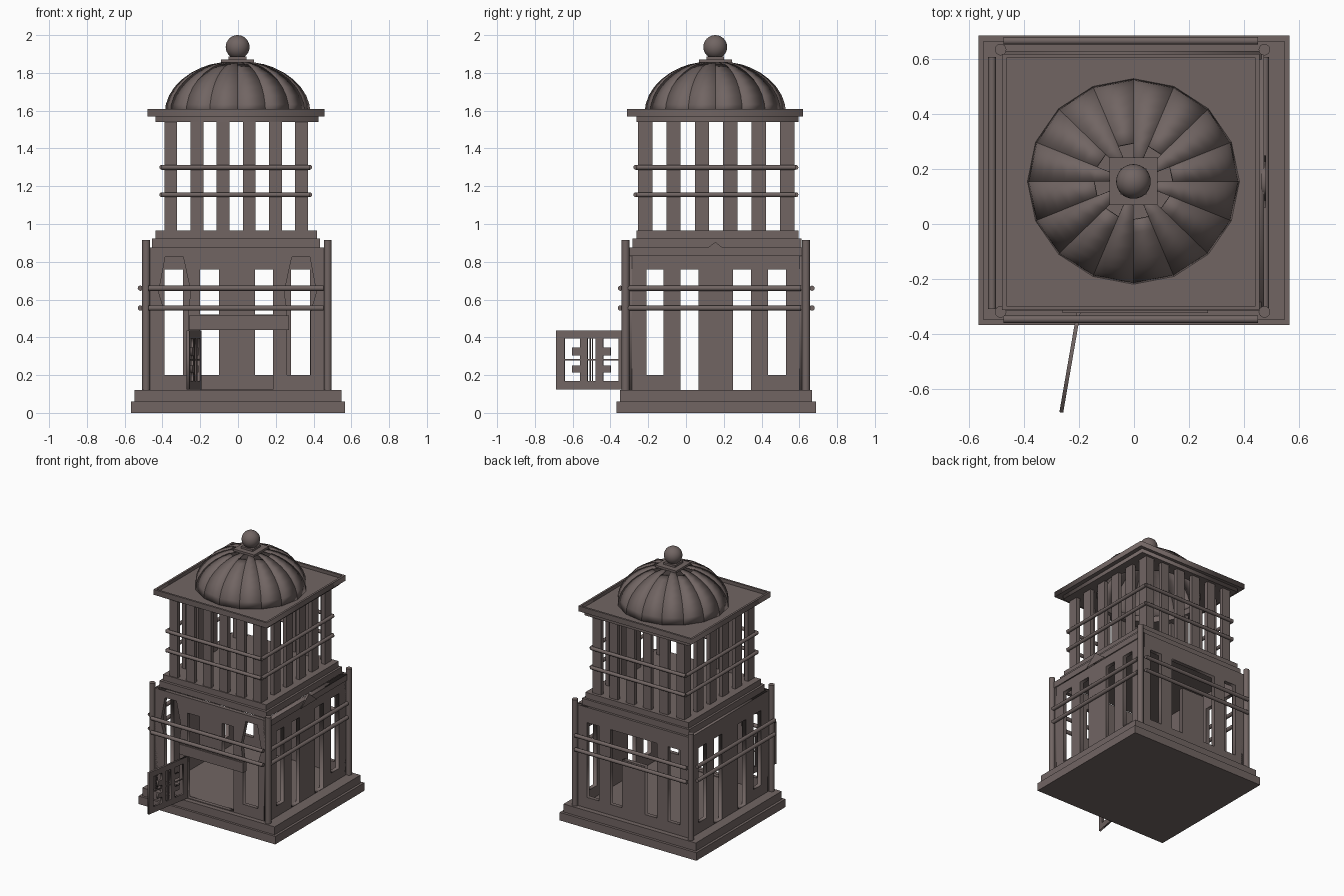
import bpy, bmesh, math
from mathutils import Matrix, Vector

if "Cube" in bpy.data.objects:
    bpy.data.objects.remove(bpy.data.objects["Cube"])

mat = bpy.data.materials.new("brown_grey_metal")
mat.diffuse_color = (0.165, 0.130, 0.124, 1)
mat.use_nodes = True
mat.node_tree.nodes["Principled BSDF"].inputs["Base Color"].default_value = mat.diffuse_color


def add_mesh(name, me):
    ob = bpy.data.objects.new(name, me)
    me.materials.clear()
    me.materials.append(mat)
    bpy.context.scene.collection.objects.link(ob)
    return ob


def from_bm(name, bm):
    bmesh.ops.recalc_face_normals(bm, faces=bm.faces)
    me = bpy.data.meshes.new(name)
    bm.to_mesh(me)
    bm.free()
    return add_mesh(name, me)


def smooth(ob, deg):
    bpy.ops.object.select_all(action='DESELECT')
    bpy.context.view_layer.objects.active = ob
    ob.select_set(True)
    bpy.ops.object.shade_smooth_by_angle(angle=math.radians(deg))


def box(name, x0, x1, y0, y1, z0, z1, m=Matrix()):
    bm = bmesh.new()
    bmesh.ops.create_cube(bm, size=1)
    t = Matrix.Translation(((x0 + x1) / 2, (y0 + y1) / 2, (z0 + z1) / 2))
    bm.transform(m @ t @ Matrix.Diagonal((x1 - x0, y1 - y0, z1 - z0, 1)))
    return from_bm(name, bm)


def rod(name, a, b, r, seg=16):
    a, b = Vector(a), Vector(b)
    bm = bmesh.new()
    bmesh.ops.create_cone(bm, cap_ends=True, segments=seg, radius1=r, radius2=r, depth=(b - a).length)
    q = (b - a).to_track_quat('Z', 'Y').to_matrix().to_4x4()
    bm.transform(Matrix.Translation((a + b) / 2) @ q)
    smooth(from_bm(name, bm), 35)


def panel(name, outlines, t, m):
    """Flat outline with holes, extruded to thickness t."""
    cu = bpy.data.curves.new(name, 'CURVE')
    cu.dimensions = '2D'
    cu.fill_mode = 'BOTH'
    cu.extrude = t / 2
    for pts in outlines:
        s = cu.splines.new('POLY')
        s.points.add(len(pts) - 1)
        for p, (u, v) in zip(s.points, pts):
            p.co = (u, v, 0, 1)
        s.use_cyclic_u = True
    tmp = bpy.data.objects.new("tmp", cu)
    bpy.context.scene.collection.objects.link(tmp)
    bpy.context.view_layer.update()
    me = bpy.data.meshes.new_from_object(tmp.evaluated_get(bpy.context.evaluated_depsgraph_get()))
    bpy.data.objects.remove(tmp)
    me.transform(m)
    return add_mesh(name, me)


def rect(a, b, c, d):
    return [(a, c), (b, c), (b, d), (a, d)]


def ngon(r, n, cx, cy):
    return [(cx + r * math.cos(2 * math.pi * i / n), cy + r * 0.97 * math.sin(2 * math.pi * i / n)) for i in range(n)]


def face_y(y):  # u -> x, v -> z
    return Matrix(((1, 0, 0, 0), (0, 0, -1, y), (0, 1, 0, 0), (0, 0, 0, 1)))


def face_x(x):  # u -> y, v -> z
    return Matrix(((0, 0, 1, x), (1, 0, 0, 0), (0, 1, 0, 0), (0, 0, 0, 1)))


# stepped base
box("base_lower", -0.567, 0.566, -0.367, 0.687, 0, 0.06)
box("base_upper", -0.548, 0.548, -0.35, 0.667, 0.06, 0.12)

# front wall: two long hexagon-topped windows, door opening and two upper windows
win = [(-0.39, 0.2), (-0.39, 0.54), (-0.42, 0.64), (-0.385, 0.825),
       (-0.29, 0.825), (-0.25, 0.64), (-0.265, 0.54), (-0.265, 0.2)]
holes = [win, [(-0.005 - u, v) for u, v in win], rect(-0.2, 0.185, 0.125, 0.44),
         rect(-0.2, -0.1, 0.52, 0.76), rect(0.09, 0.185, 0.52, 0.76)]
panel("front_wall", [rect(-0.475, 0.465, 0.12, 0.875)] + holes, 0.03, face_y(-0.3))
box("door_lintel", -0.26, 0.27, -0.325, -0.285, 0.44, 0.515)

# back wall: outer slots, and inner slots joined by a wide upper opening
slots = [rect(-0.39, -0.29, 0.2, 0.76), rect(0.28, 0.38, 0.2, 0.76),
         [(-0.2, 0.2), (-0.1, 0.2), (-0.1, 0.56), (0.09, 0.56), (0.09, 0.2), (0.185, 0.2), (0.185, 0.76), (-0.2, 0.76)]]
panel("back_wall", [rect(-0.475, 0.465, 0.12, 0.875)] + slots, 0.03, face_y(0.615))

# side walls: four slots each
for name, x in (("left_wall", -0.46), ("right_wall", 0.45)):
    sl = [rect(a, b, c, 0.76) for a, b, c in
          ((-0.21, -0.12, 0.2), (-0.03, 0.065, 0.122), (0.25, 0.345, 0.122), (0.435, 0.53, 0.2))]
    panel(name, [rect(-0.315, 0.63, 0.12, 0.875)] + sl, 0.03, face_x(x))

# cornice band with small pediment on the right side
panel("right_cornice", [[(-0.315, 0.83), (0.63, 0.83), (0.63, 0.875),
                         (0.19, 0.875), (0.155, 0.905), (0.12, 0.875), (-0.315, 0.875)]], 0.012, face_x(0.468))
panel("right_pediment", [[(0.06, 0.83), (0.25, 0.83), (0.155, 0.905)]], 0.015, face_x(0.473))

# corner posts and lower guard rods
for x in (-0.486, 0.475):
    for y in (-0.32, 0.635):
        rod("corner_post", (x, y, 0.12), (x, y, 0.915), 0.021)
for z in (0.66, 0.555):
    for y in (-0.347, 0.667):
        rod("lower_rod", (-0.475, y, z), (0.452, y, z), 0.014, 12)
    for x in (-0.517, 0.478):
        rod("lower_side_rod", (x, -0.31, z), (x, 0.608, z), 0.014, 12)

# slabs between storeys
box("middle_slab_lower", -0.454, 0.433, -0.282, 0.612, 0.875, 0.922)
box("middle_slab_upper", -0.438, 0.417, -0.262, 0.596, 0.922, 0.965)

# upper storey pillars on four sides
for i in range(6):
    x = -0.39 + i * 0.1385
    for y in (-0.255, 0.545):
        box("front_back_pillar", x, x + 0.068, y, y + 0.03, 0.965, 1.54)
    y = -0.255 + i * 0.1507
    for x in (-0.39, 0.341):
        box("side_pillar", x, x + 0.03, y, y + 0.0765, 0.965, 1.54)
for z in (1.30, 1.155):
    for y in (-0.266, 0.582):
        rod("upper_rod", (-0.405, y, z), (0.38, y, z), 0.013, 12)
    for x in (-0.403, 0.38):
        rod("upper_side_rod", (x, -0.265, z), (x, 0.58, z), 0.013, 12)

# roof: open under the dome, with a raised rim
CX, CY = -0.002, 0.155


def flat(z):
    return Matrix.Translation((0, 0, z))


hole = ngon(0.365, 32, CX, CY)
panel("roof_soffit", [rect(-0.438, 0.425, -0.262, 0.596), hole], 0.03, flat(1.555))
panel("roof_slab", [rect(-0.48, 0.457, -0.313, 0.62), hole], 0.015, flat(1.5775))
panel("roof_rim", [rect(-0.48, 0.457, -0.313, 0.62), rect(-0.465, 0.442, -0.298, 0.605)], 0.025, flat(1.5975))

# dome: sixteen sectors, every other one stops short of the crown
bm = bmesh.new()
for s in range(16):
    rows = []
    for a in (0, 10, 20, 30, 40, 50, 60, 68, 83)[:9 if s % 2 else 8]:
        p = math.radians(a)
        r, z = 0.386 * math.cos(p), 1.585 + 0.28 * math.sin(p)
        rows.append([bm.verts.new((CX + r * math.cos(t), CY + 0.97 * r * math.sin(t), z))
                     for t in (s * math.pi / 8, (s + 1) * math.pi / 8)])
    for a, b in zip(rows, rows[1:]):
        bm.faces.new((a[0], a[1], b[1], b[0]))
me = bpy.data.meshes.new("dome_ribs")
bm.to_mesh(me)
bm.free()
dome = add_mesh("dome_ribs", me)
smooth(dome, 30)
sol = dome.modifiers.new("thickness", 'SOLIDIFY')
sol.thickness = 0.008
sol.offset = -1

# finial
box("finial_plate", CX - 0.087, CX + 0.087, 0.07, 0.243, 1.856, 1.872)
box("finial_neck", CX - 0.047, CX + 0.047, CY - 0.047, CY + 0.047, 1.872, 1.887)
bm = bmesh.new()
bmesh.ops.create_uvsphere(bm, u_segments=32, v_segments=16, radius=0.063)
bm.transform(Matrix.Translation((CX, CY, 1.937)))
smooth(from_bm("finial_ball", bm), 40)

# open door: framed lattice swung outwards
ang = math.atan2(-0.375, -0.065)
dm = Matrix.Translation((-0.2, -0.312, 0.125)) @ Matrix.Rotation(ang, 4, 'Z') @ Matrix.Rotation(math.pi / 2, 4, 'X')
L, H = 0.38, 0.312


def side_window(a, b):  # opening with two notches towards the middle post
    return [(a, 0.045), (b, 0.045), (b, 0.09), (a + (b - a) * 0.5, 0.09), (a + (b - a) * 0.5, 0.125), (b, 0.125),
            (b, 0.18), (a + (b - a) * 0.5, 0.18), (a + (b - a) * 0.5, 0.22), (b, 0.22), (b, 0.27), (a, 0.27)]


panel("door_panel", [rect(0, L, 0, H), side_window(0.045, 0.128), side_window(0.335, 0.252),
                     rect(0.168, 0.212, 0.045, 0.27)], 0.014, dm)
for u in (0.183, 0.195):
    box("door_bar", u, u + 0.005, 0.03, 0.28, -0.004, 0.004, dm)
box("door_cross_bar", 0.03, 0.35, 0.153, 0.159, -0.004, 0.004, dm)
